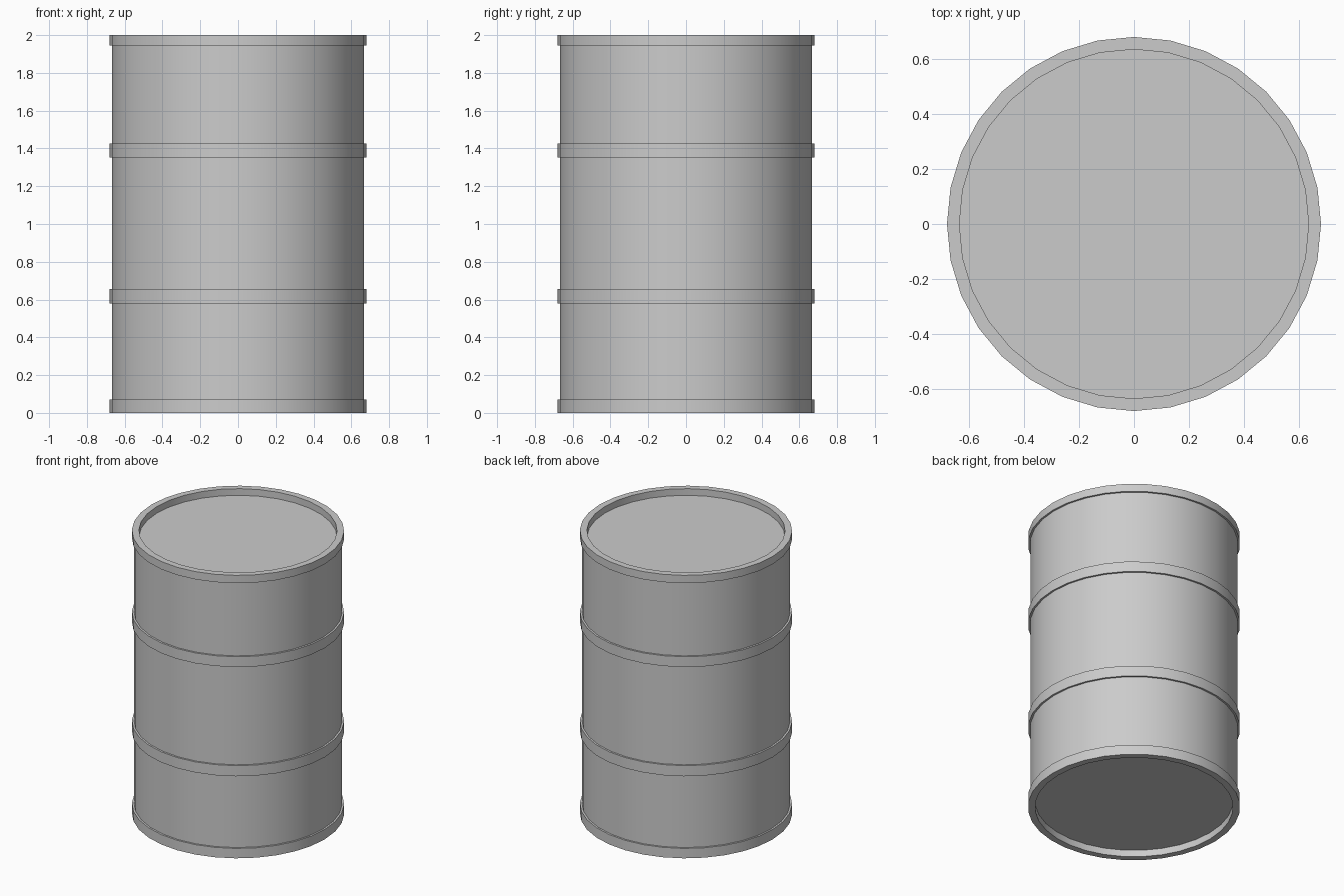
import bpy
import bmesh
from math import cos, sin, tau, radians

if "Cube" in bpy.data.objects:
    bpy.data.objects.remove(bpy.data.objects["Cube"])

SIDES = 32
R_BODY, R_BAND, R_LID = 0.667, 0.68, 0.635
LID_LOW, LID_HIGH = 0.047, 1.953


def ring(bm, r, z):
    return [bm.verts.new((r * cos(tau * i / SIDES), r * sin(tau * i / SIDES), z))
            for i in range(SIDES)]


def finish(bm, name):
    mesh = bpy.data.meshes.new(name)
    bm.to_mesh(mesh)
    bm.free()
    obj = bpy.data.objects.new(name, mesh)
    bpy.context.collection.objects.link(obj)
    bpy.ops.object.select_all(action='DESELECT')
    obj.select_set(True)
    bpy.context.view_layer.objects.active = obj
    bpy.ops.object.shade_smooth_by_angle(angle=radians(30))
    return obj


def lathe(name, profile):
    """Spin an upward, outward-facing (radius, height) profile around z."""
    bm = bmesh.new()
    rings = [ring(bm, r, z) for r, z in profile]
    for a, b in zip(rings, rings[1:]):
        for i in range(SIDES):
            j = (i + 1) % SIDES
            bm.faces.new((a[i], a[j], b[j], b[i]))
    return finish(bm, name)


def disc(name, z, up):
    bm = bmesh.new()
    verts = ring(bm, R_LID, z)
    bm.faces.new(verts if up else verts[::-1])
    return finish(bm, name)


# Drum wall: recessed rim below, raised bands, recessed rim above
profile = [(R_LID, LID_LOW), (R_LID, 0), (R_BAND, 0), (R_BAND, 0.07), (R_BODY, 0.07)]
for low, high in ((0.58, 0.655), (1.352, 1.425)):
    profile += [(R_BODY, low), (R_BAND, low), (R_BAND, high), (R_BODY, high)]
profile += [(R_BODY, 1.945), (R_BAND, 1.945), (R_BAND, 2), (R_LID, 2), (R_LID, LID_HIGH)]
lathe("barrel_wall", profile)

# Sunken end plates
disc("top_lid", LID_HIGH, True)
disc("bottom_plate", LID_LOW, False)
